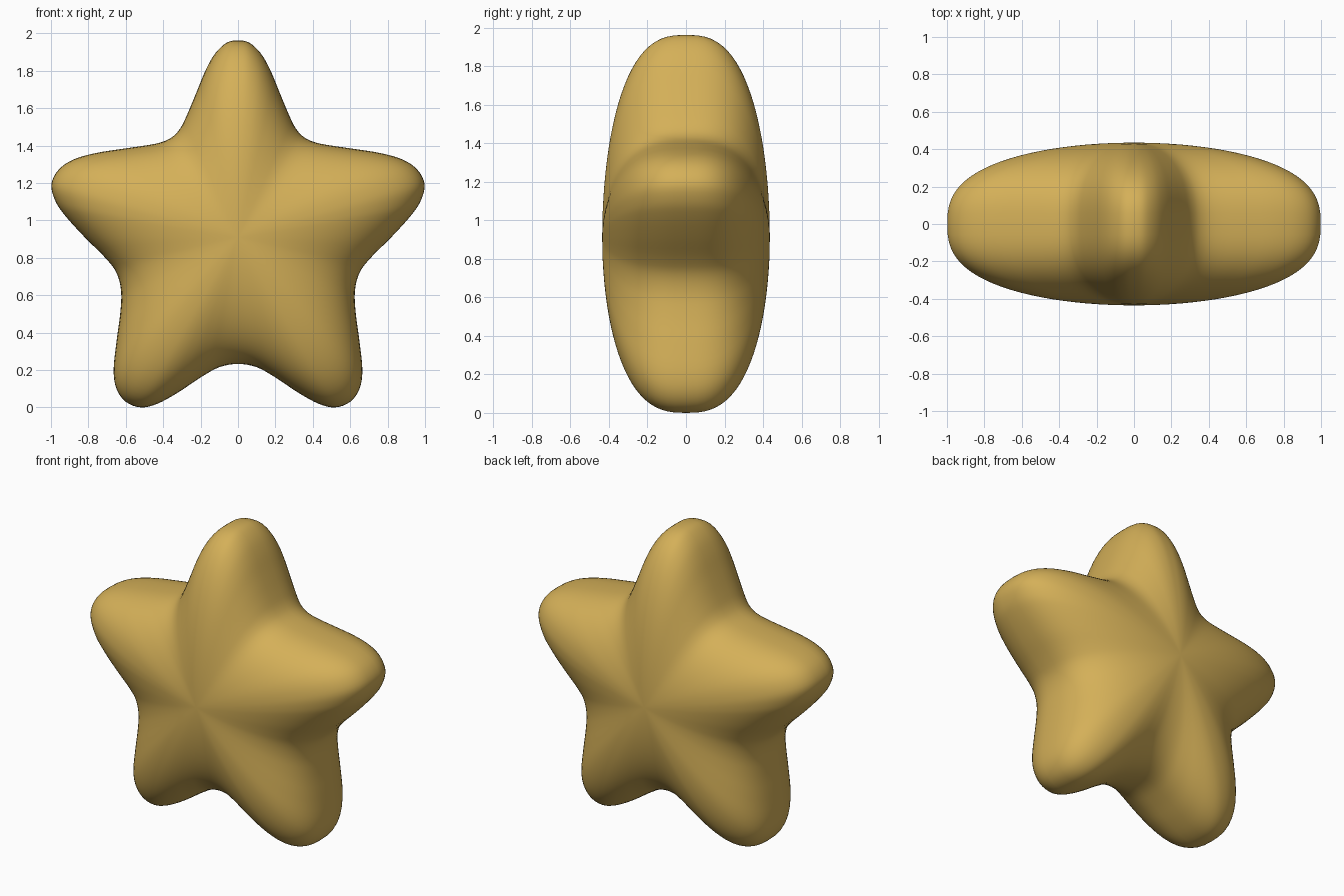
import bpy, bmesh, math
from mathutils import Vector

if "Cube" in bpy.data.objects:
    bpy.data.objects.remove(bpy.data.objects["Cube"])

CENTRE_Z = 0.91   # height of the star's middle
DEPTH = 0.435     # half thickness at the middle
STEPS = 4         # curve samples per outline point
RINGS = 24        # rings from middle to rim, per side

# Right half of the front outline (x, z), from top tip to bottom notch
half = [(0, 1.962), (0.06, 1.95), (0.12, 1.895), (0.17, 1.81), (0.22, 1.69),
        (0.27, 1.57), (0.31, 1.49), (0.36, 1.44), (0.44, 1.41), (0.60, 1.385),
        (0.76, 1.36), (0.88, 1.325), (0.96, 1.27), (0.998, 1.19), (0.975, 1.10),
        (0.92, 1.02), (0.82, 0.91), (0.71, 0.80), (0.65, 0.72), (0.625, 0.62),
        (0.63, 0.50), (0.65, 0.35), (0.665, 0.20), (0.65, 0.10), (0.60, 0.03),
        (0.52, 0.0), (0.43, 0.02), (0.32, 0.08), (0.20, 0.16), (0.10, 0.215),
        (0, 0.232)]
pts = [Vector(p) for p in half + [(-x, z) for x, z in half[-2:0:-1]]]


def smooth_loop(p, steps):
    """Closed Catmull-Rom curve through the points."""
    out, n = [], len(p)
    for i in range(n):
        a, b, c, d = (p[(i + k) % n] for k in (-1, 0, 1, 2))
        for s in range(steps):
            t = s / steps
            out.append(0.5 * (2 * b + (c - a) * t + (2 * a - 5 * b + 4 * c - d) * t * t
                              + (3 * b - a - 3 * c + d) * t ** 3))
    return out


outline = smooth_loop(pts, STEPS)
n = len(outline)
bm = bmesh.new()

# Rings from the front middle, over the rim, to the back middle
rings = []
for k in range(1, 2 * RINGS):
    a = math.pi * k / (2 * RINGS)
    s = math.sin(a)
    y = -math.copysign(DEPTH * max(0.0, 1 - s * s) ** (1 / 2.7), math.cos(a))
    if k == RINGS:
        y = 0.0
    rings.append([bm.verts.new((p.x * s, y, CENTRE_Z + (p.y - CENTRE_Z) * s))
                  for p in outline])
for r0, r1 in zip(rings, rings[1:]):
    for i in range(n):
        j = (i + 1) % n
        bm.faces.new((r0[i], r0[j], r1[j], r1[i]))
for ring, y in ((rings[0], -DEPTH), (rings[-1], DEPTH)):
    pole = bm.verts.new((0, y, CENTRE_Z))
    for i in range(n):
        bm.faces.new((ring[i], ring[(i + 1) % n], pole))
bmesh.ops.recalc_face_normals(bm, faces=bm.faces)
for f in bm.faces:
    f.smooth = True

mesh = bpy.data.meshes.new("puffy_star")
bm.to_mesh(mesh)
bm.free()
star = bpy.data.objects.new("puffy_star", mesh)
bpy.context.collection.objects.link(star)

# Gold colour
gold = bpy.data.materials.new("gold")
gold.diffuse_color = (0.66, 0.434, 0.098, 1)
gold.use_nodes = True
gold.node_tree.nodes["Principled BSDF"].inputs["Base Color"].default_value = gold.diffuse_color
mesh.materials.append(gold)
